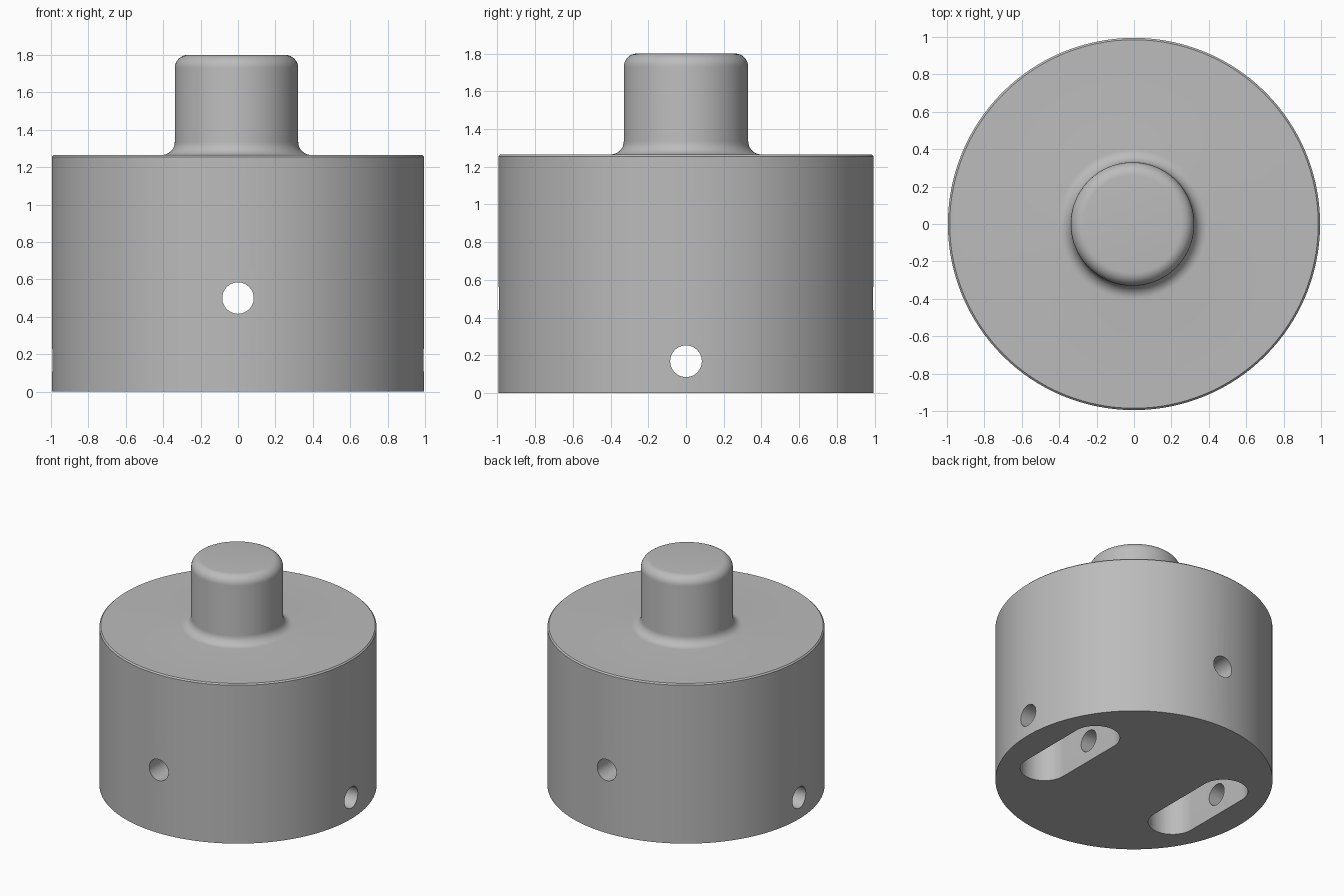
import bpy
import bmesh
import math
from mathutils import Matrix, Vector

cube = bpy.data.objects.get("Cube")
if cube:
    bpy.data.objects.remove(cube, do_unlink=True)

grey = bpy.data.materials.new("plain_grey")
grey.use_nodes = True
grey.diffuse_color = (0.5, 0.5, 0.5, 1)
grey.node_tree.nodes["Principled BSDF"].inputs["Base Color"].default_value = (0.5, 0.5, 0.5, 1)

BODY_TOP, TOP = 1.265, 1.8
STEM_R, FILLET = 0.33, 0.07
HOLE_R = 0.084


def add_object(name, bm):
    bmesh.ops.recalc_face_normals(bm, faces=bm.faces)
    mesh = bpy.data.meshes.new(name)
    bm.to_mesh(mesh)
    bm.free()
    obj = bpy.data.objects.new(name, mesh)
    bpy.context.collection.objects.link(obj)
    mesh.materials.append(grey)
    return obj


def arc(cx, cz, r, start, end, steps=8):
    angles = [math.radians(start + (end - start) * i / steps) for i in range(steps + 1)]
    return [(cx + r * math.cos(a), cz + r * math.sin(a)) for a in angles]


def lathe(name, profile, steps=128):
    bm = bmesh.new()
    verts = [bm.verts.new((r, 0, z)) for r, z in profile]
    edges = [bm.edges.new(pair) for pair in zip(verts, verts[1:])]
    bmesh.ops.spin(bm, geom=verts + edges, axis=(0, 0, 1), cent=(0, 0, 0),
                   angle=math.tau, steps=steps)
    bmesh.ops.remove_doubles(bm, verts=bm.verts, dist=0.0001)
    return add_object(name, bm)


def hole_cutter(name, axis, z):
    bm = bmesh.new()
    turn = Vector((0, 0, 1)).rotation_difference(Vector(axis)).to_matrix().to_4x4()
    bmesh.ops.create_cone(bm, cap_ends=True, segments=48, radius1=HOLE_R, radius2=HOLE_R,
                          depth=3, matrix=Matrix.Translation((0, 0, z)) @ turn)
    return add_object(name, bm)


def slot_cutter(name, x, r=0.175, half=0.285, depth=0.5):
    # Round-ended slot running along y
    outline = arc(x, half, r, 0, 180, 24) + arc(x, -half, r, 180, 360, 24)
    bm = bmesh.new()
    face = bm.faces.new([bm.verts.new((px, py, -0.1)) for px, py in outline])
    out = bmesh.ops.extrude_face_region(bm, geom=[face])
    top = [v for v in out["geom"] if isinstance(v, bmesh.types.BMVert)]
    bmesh.ops.translate(bm, verts=top, vec=(0, 0, depth + 0.1))
    return add_object(name, bm)


# Drum with a filleted stem, turned as one solid
profile = [(0, 0), (0.995, 0), (0.995, BODY_TOP - 0.01), (0.985, BODY_TOP)]
profile += arc(STEM_R + FILLET, BODY_TOP + FILLET, FILLET, 270, 180)
profile += arc(STEM_R - FILLET, TOP - FILLET, FILLET, 0, 90)
profile += [(0, TOP)]
body = lathe("drum_and_stem", profile)
# The stem sits very slightly off centre
for v in body.data.vertices:
    if v.co.z > BODY_TOP - 0.001 and v.co.xy.length < 0.5:
        v.co.x -= 0.008

# Cross holes and underside slots
cutters = [hole_cutter("front_hole_cutter", (0, 1, 0), 0.5),
           hole_cutter("side_hole_cutter", (1, 0, 0), 0.168),
           slot_cutter("left_slot_cutter", 0.6),
           slot_cutter("right_slot_cutter", -0.6)]
bpy.context.view_layer.objects.active = body
for cutter in cutters:
    mod = body.modifiers.new(cutter.name, 'BOOLEAN')
    mod.operation = 'DIFFERENCE'
    mod.solver = 'EXACT'
    mod.object = cutter
    bpy.ops.object.modifier_apply(modifier=mod.name)
for cutter in cutters:
    bpy.data.objects.remove(cutter, do_unlink=True)

# Smooth walls with crisp rims
bpy.ops.object.select_all(action='DESELECT')
body.select_set(True)
bpy.ops.object.shade_smooth_by_angle(angle=math.radians(35))
